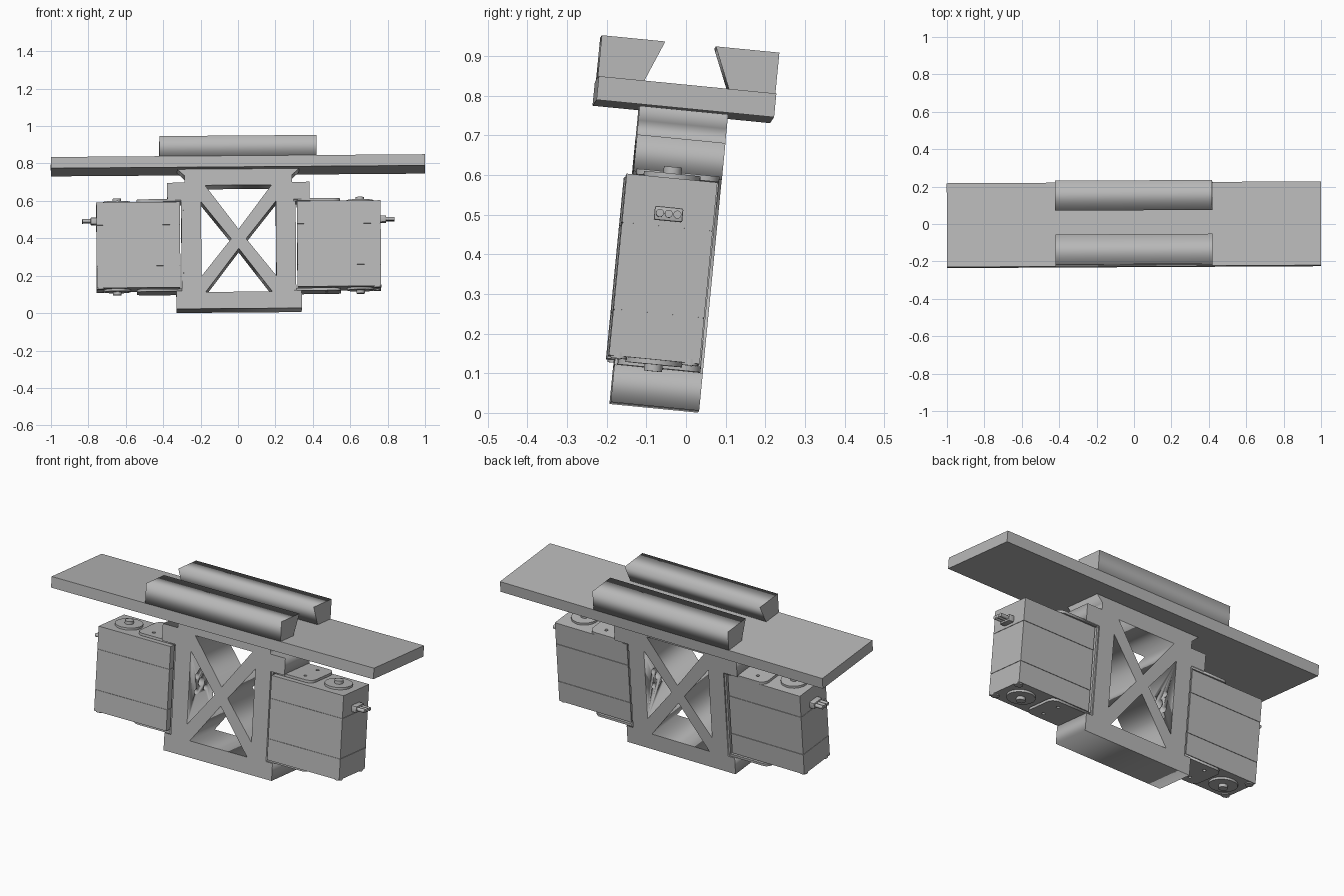
import bpy, bmesh
from math import radians, sin, cos, pi
from mathutils import Matrix, Vector

old = bpy.data.objects.get("Cube")
if old:
    bpy.data.objects.remove(old)

grey = bpy.data.materials.new("plain_grey")
grey.use_nodes = True
GREY = (0.48, 0.48, 0.48, 1)
grey.diffuse_color = GREY
grey.node_tree.nodes["Principled BSDF"].inputs["Base Color"].default_value = GREY

# The whole assembly leans slightly backwards
LEAN = (Matrix.Translation((0.006, -0.08, 0.014)) @ Matrix.Rotation(radians(0.25), 4, 'Z')
        @ Matrix.Rotation(radians(-5.6), 4, 'X') @ Matrix.Rotation(radians(-0.43), 4, 'Y'))
FRONT = Matrix.Rotation(pi / 2, 4, 'X')
SIDE = Matrix(((0, 0, 1, 0), (1, 0, 0, 0), (0, 1, 0, 0), (0, 0, 0, 1)))


def add(name, bm, smooth=False):
    mesh = bpy.data.meshes.new(name)
    bmesh.ops.recalc_face_normals(bm, faces=bm.faces)
    bm.to_mesh(mesh)
    bm.free()
    mesh.materials.append(grey)
    obj = bpy.data.objects.new(name, mesh)
    bpy.context.collection.objects.link(obj)
    obj.matrix_world = LEAN
    if smooth:
        bpy.ops.object.select_all(action='DESELECT')
        obj.select_set(True)
        bpy.context.view_layer.objects.active = obj
        bpy.ops.object.shade_smooth_by_angle(angle=radians(35))
    return obj


def box(name, low, high, bevel=0):
    low, high = Vector(low), Vector(high)
    bm = bmesh.new()
    size = Matrix.Diagonal((*(high - low), 1))
    bmesh.ops.create_cube(bm, size=1, matrix=Matrix.Translation((low + high) / 2) @ size)
    if bevel:
        bmesh.ops.bevel(bm, geom=bm.edges[:], offset=bevel, segments=2, profile=0.5, affect='EDGES')
    return add(name, bm, bevel > 0)


def rods(name, items, axis='Z'):
    """Cylinders given as (centre, radius, length), joined in one object."""
    bm = bmesh.new()
    turn = Matrix.Rotation(pi / 2, 4, 'Y') if axis == 'X' else Matrix()
    for centre, radius, length in items:
        bmesh.ops.create_cone(bm, cap_ends=True, segments=32, radius1=radius, radius2=radius,
                              depth=length, matrix=Matrix.Translation(centre) @ turn)
    return add(name, bm, True)


def slab(name, outlines, half_depth, place):
    """Flat outline, with holes, extruded both ways."""
    curve = bpy.data.curves.new(name, 'CURVE')
    curve.dimensions = '2D'
    curve.fill_mode = 'BOTH'
    curve.extrude = half_depth
    for points in outlines:
        spline = curve.splines.new('POLY')
        spline.points.add(len(points) - 1)
        for p, (u, v) in zip(spline.points, points):
            p.co = (u, v, 0, 1)
        spline.use_cyclic_u = True
    temp = bpy.data.objects.new(name + "_outline", curve)
    bpy.context.collection.objects.link(temp)
    bpy.context.view_layer.update()
    bm = bmesh.new()
    bm.from_mesh(temp.to_mesh())
    temp.to_mesh_clear()
    bpy.data.objects.remove(temp)
    bmesh.ops.remove_doubles(bm, verts=bm.verts, dist=1e-5)
    bmesh.ops.transform(bm, matrix=place, verts=bm.verts)
    return add(name, bm)


def arc(cx, cy, r, start, end, steps=8):
    return [(cx + r * cos(radians(start + (end - start) * i / steps)),
             cy + r * sin(radians(start + (end - start) * i / steps))) for i in range(steps + 1)]


# Top plate and the two dovetail rails
box("top_plate", (-1, -0.225, 0.75), (1, 0.225, 0.81))
for side, name in ((-1, "front_rail"), (1, "back_rail")):
    rail = [(side * y, z) for y, z in ((0.225, 0.81), (0.225, 0.918), (0.064, 0.918), (0.109, 0.81))]
    slab(name, [rail], 0.42, SIDE)

# Centre frame with cross-braced window
half = [(0.335, 0), (0.335, 0.095), (0.295, 0.095), (0.295, 0.585), (0.38, 0.585),
        (0.38, 0.678), (0.287, 0.678), (0.287, 0.715), (0.325, 0.75)]
outer = half + [(-x, z) for x, z in reversed(half)]
W, LOW, HIGH, MID = 0.2, 0.09, 0.663, 0.375
windows = [[(-0.178, HIGH), (0.178, HIGH), (0, MID + 0.052)],
           [(-0.178, LOW), (0.178, LOW), (0, MID - 0.052)]]
for s in (-1, 1):
    windows.append([(s * W, MID + 0.2), (s * W, MID - 0.2), (s * 0.04, MID)])
frame = slab("centre_frame", [outer] + windows, 0.112, FRONT)

# Screw holes through the frame walls
holes = []
for s in (-1, 1):
    holes.append(((s * 0.25, 0, MID), 0.024, 0.15))
    for dy in (-0.042, 0.042):
        for dz in (-0.042, 0.042):
            holes.append(((s * 0.25, dy, MID + dz), 0.016, 0.15))
cutter = rods("hole_cutter", holes, 'X')
cutter.hide_render = True
cut = frame.modifiers.new("holes", 'BOOLEAN')
cut.operation = 'DIFFERENCE'
cut.solver = 'EXACT'
cut.object = cutter
bpy.context.view_layer.objects.active = frame
bpy.ops.object.modifier_apply(modifier=cut.name)
bpy.data.objects.remove(cutter)

# Servo motors, one per side
FRONT_Y, BACK_Y, CY = -0.13, 0.1, -0.015
for s, label in ((1, "left"), (-1, "right")):
    def span(name, x0, x1, y0, y1, z0, z1, bevel=0):
        a, b = sorted((s * x0, s * x1))
        return box(label + "_" + name, (a, y0, z0), (b, y1, z1), bevel)

    # Case in three layers with fine seams
    span("servo_core", 0.316, 0.757, FRONT_Y + 0.003, BACK_Y - 0.003, 0.12, 0.568)
    for part, z0, z1 in (("bottom", 0.114, 0.229), ("middle", 0.231, 0.449), ("top", 0.451, 0.574)):
        span("servo_case_" + part, 0.313, 0.76, FRONT_Y, BACK_Y, z0, z1)

    # Bracket web with top and bottom tabs
    span("bracket_web", 0.29, 0.306, -0.105, 0.105, 0.095, 0.585)
    tab = [(0.29, -0.105)] + arc(0.505, -0.065, 0.04, -90, 0) + arc(0.505, 0.065, 0.04, 0, 90) + [(0.29, 0.105)]
    pins = [arc(0.47, y, 0.009, 0, 337.5, 15) for y in (-0.055, 0.055)]
    for part, z in (("top", 0.584), ("bottom", 0.102)):
        mirrored = [[(s * x, y) for x, y in line] for line in [tab] + pins]
        slab(f"{label}_bracket_{part}_tab", mirrored, 0.007, Matrix.Translation((0, 0, z)))

    # Horn discs and hubs above and below
    rods(label + "_horns", [((s * 0.65, CY, z), r, h) for z, r, h in (
        (0.578, 0.072, 0.016), (0.588, 0.023, 0.03), (0.11, 0.072, 0.016), (0.1, 0.023, 0.03))])

    # Case screws under the outer corners
    rods(label + "_case_screws", [((s * 0.74, y, 0.116), 0.021, 0.016) for y in (-0.105, 0.075)])

    # Cable socket with three pins
    span("socket", 0.755, 0.79, CY - 0.036, CY + 0.036, 0.465, 0.5, 0.004)
    rods(label + "_socket_pins", [((s * 0.805, CY + d, 0.483), 0.01, 0.06)
                                  for d in (-0.022, 0, 0.022)], 'X')
